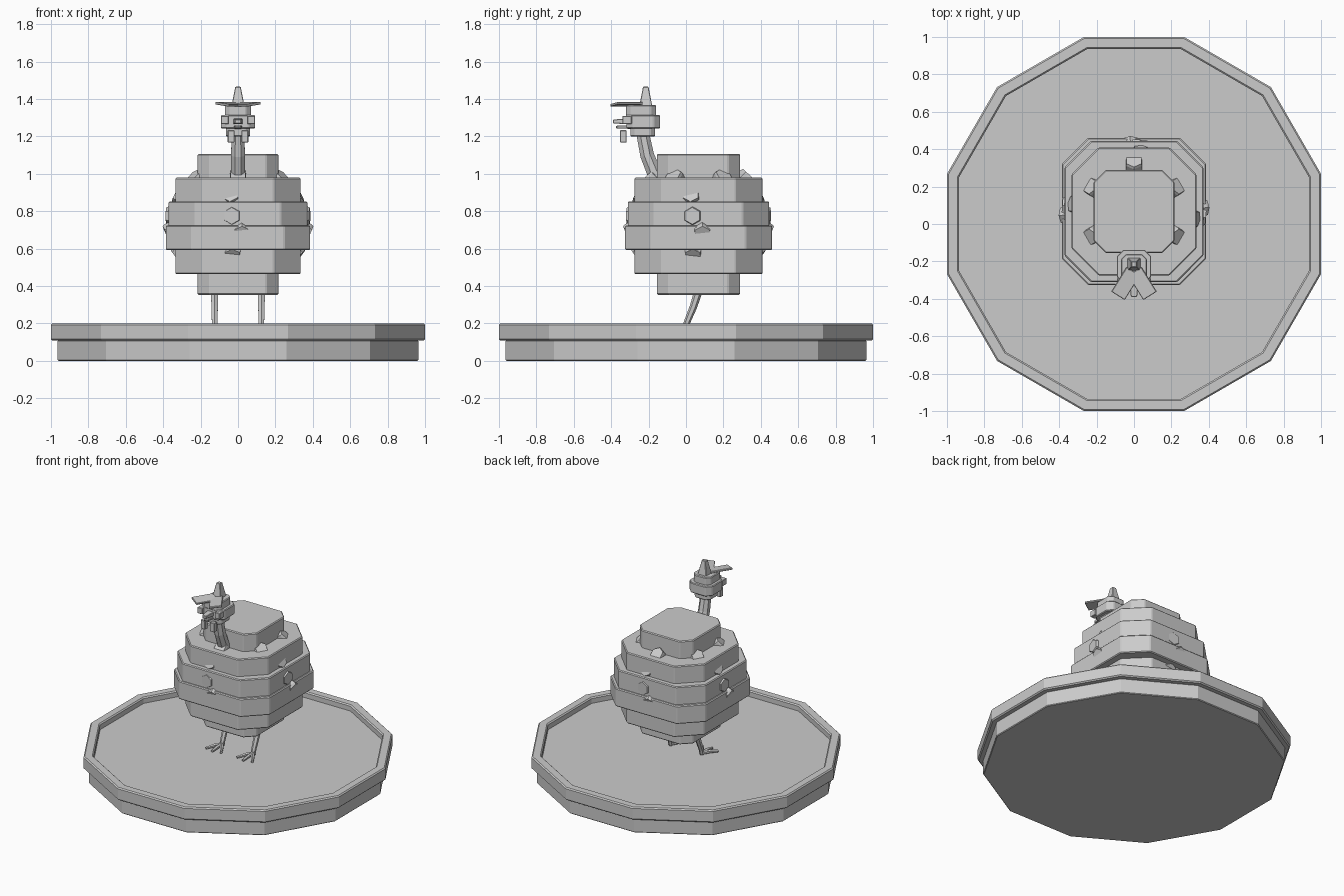
import bpy, bmesh, math
from mathutils import Vector, Matrix

cube = bpy.data.objects.get("Cube")
if cube:
    bpy.data.objects.remove(cube, do_unlink=True)

stone = bpy.data.materials.new("light grey")
stone.use_nodes = True
stone.diffuse_color = (0.6, 0.6, 0.6, 1)
stone.node_tree.nodes["Principled BSDF"].inputs["Base Color"].default_value = (0.6, 0.6, 0.6, 1)

BODY_Y = 0.067
FLOOR = 0.157


def loft(name, rings, bevel=0.0):
    """Skin a closed solid over a list of matching point rings."""
    bm = bmesh.new()
    loops = [[bm.verts.new(p) for p in ring] for ring in rings]
    n = len(loops[0])
    for a, b in zip(loops, loops[1:]):
        for i in range(n):
            j = (i + 1) % n
            bm.faces.new((a[i], a[j], b[j], b[i]))
    bm.faces.new(loops[0][::-1])
    bm.faces.new(loops[-1])
    bmesh.ops.recalc_face_normals(bm, faces=bm.faces)
    mesh = bpy.data.meshes.new(name)
    bm.to_mesh(mesh)
    bm.free()
    mesh.materials.append(stone)
    obj = bpy.data.objects.new(name, mesh)
    bpy.context.collection.objects.link(obj)
    if bevel:
        mod = obj.modifiers.new("bevel", "BEVEL")
        mod.width = bevel
        mod.segments = 1
        mod.limit_method = "ANGLE"
    return obj


def polygon(apothem, z, sides=12):
    r = apothem / math.cos(math.pi / sides)
    angles = [math.tau * (i + 0.5) / sides for i in range(sides)]
    return [(r * math.cos(a), r * math.sin(a), z) for a in angles]


def octagon(hx, hy, cut, z, y=0.0):
    pts = []
    for sx, sy in ((1, 1), (-1, 1), (-1, -1), (1, -1)):
        pair = [(sx * hx, y + sy * (hy - cut), z), (sx * (hx - cut), y + sy * hy, z)]
        pts += pair if sx * sy > 0 else pair[::-1]
    return pts


def block(name, hx, hy, cut, z0, z1, y, bevel=0.006):
    return loft(name, [octagon(hx, hy, cut, z, y) for z in (z0, z1)], bevel)


def box(name, center, size, taper=1.0, turn=None, bevel=0.003):
    """Box whose top end is scaled by taper."""
    x, y, z = (s / 2 for s in size)
    corners = ((1, 1), (-1, 1), (-1, -1), (1, -1))
    rings = [[(u * x * k, v * y * k, h) for u, v in corners] for h, k in ((-z, 1), (z, taper))]
    obj = loft(name, rings, bevel)
    obj.data.transform(Matrix.Translation(center) @ (turn or Matrix.Identity(4)))
    return obj


def tube(name, path, radii, sides=6):
    rings = []
    pts = [Vector(p) for p in path]
    for i, p in enumerate(pts):
        axis = (pts[min(i + 1, len(pts) - 1)] - pts[max(i - 1, 0)]).normalized()
        rot = axis.to_track_quat("Z", "Y")
        rings.append([p + rot @ Vector((radii[i] * math.cos(math.tau * (k + .5) / sides),
                                        radii[i] * math.sin(math.tau * (k + .5) / sides), 0))
                      for k in range(sides)])
    return loft(name, rings)


# Twelve-sided stand with a raised rim
loft("stand_foot", [polygon(0.965, 0), polygon(0.965, 0.11)], 0.005)
loft("stand_tray", [polygon(0.96, 0.108), polygon(0.992, 0.108), polygon(1.0, 0.116), polygon(1.0, 0.192),
                    polygon(0.992, 0.2), polygon(0.943, 0.2), polygon(0.935, 0.192), polygon(0.935, FLOOR)])

# Body of stacked chamfered slabs: half width, chamfer, bottom, top
slabs = [(0.216, 0.065, 0.353, 0.47), (0.335, 0.145, 0.463, 0.6), (0.386, 0.14, 0.592, 0.724),
         (0.371, 0.142, 0.718, 0.853), (0.335, 0.145, 0.845, 0.979), (0.216, 0.065, 0.97, 1.106)]
for i, (half, cut, z0, z1) in enumerate(slabs):
    block(f"body_slab_{i + 1}", half, half + 0.007, cut, z0, z1, BODY_Y)

# Hexagonal knobs in rows: count, first angle, reach, height, tilt
rows = [(6, 30, 0.262, 0.985, 48), (4, -7, 0.324, 0.885, 27), (4, -5, 0.371, 0.775, 0),
        (4, 3, 0.372, 0.685, -25), (4, -5, 0.325, 0.57, -38)]
for r, (count, start, reach, z, tilt) in enumerate(rows):
    for k in range(count):
        a = math.radians(start + 360 * k / count)
        e = math.radians(tilt)
        center = Vector((reach * math.cos(a), BODY_Y + reach * math.sin(a), z))
        out = Vector((math.cos(a) * math.cos(e), math.sin(a) * math.cos(e), math.sin(e)))
        tube(f"knob_{r + 1}_{k + 1}", [center - out * 0.05, center, center + out * 0.014],
             [0.05, 0.05, 0.045])

# Legs and toes
for side, s in (("left", 1), ("right", -1)):
    x = s * 0.125
    tube(f"{side}_leg", [(x, 0.075, 0.4), (x, 0.04, 0.29), (x, 0.003, 0.2), (x, -0.005, FLOOR + 0.01)],
         [0.023, 0.02, 0.017, 0.016])
    for t, angle in enumerate((-32, 0, 32)):
        a = math.radians(angle)
        tip = Vector((math.sin(a), -math.cos(a), 0)) * 0.115
        heel = Vector((x, -0.005, FLOOR + 0.018))
        tube(f"{side}_toe_{t + 1}", [heel, heel + tip / 2, heel + tip - Vector((0, 0, 0.008))],
             [0.014, 0.013, 0.009])

# Neck
tube("neck", [(0, -0.15, 0.95), (0, -0.172, 1.01), (0, -0.208, 1.1), (0, -0.232, 1.22)],
     [0.043, 0.042, 0.04, 0.037], 8)

# Head of stacked chamfered slabs
block("head_base", 0.065, 0.066, 0.025, 1.2, 1.25, -0.232, 0.004)
block("head_middle", 0.092, 0.09, 0.035, 1.242, 1.315, -0.228, 0.005)
block("head_top", 0.07, 0.08, 0.028, 1.308, 1.368, -0.24, 0.005)
box("crest", (0, -0.215, 1.413), (0.07, 0.07, 0.105), 0.42)

# Beak, a tapered upper and lower half pointing forward
forward = Matrix.Rotation(math.pi / 2, 4, "X")
box("upper_beak", (0, -0.34, 1.28), (0.055, 0.034, 0.1), 0.6, forward)
box("lower_beak", (0, -0.335, 1.25), (0.045, 0.02, 0.08), 0.65, forward)

# Paired face parts
for side, s in (("left", 1), ("right", -1)):
    box(f"{side}_eye", (s * 0.07, -0.315, 1.288), (0.04, 0.05, 0.044))
    box(f"{side}_wattle", (s * 0.037, -0.335, 1.2), (0.036, 0.034, 0.066))
    turn = Matrix.Rotation(s * math.radians(32), 4, "Z") @ Matrix.Rotation(s * math.radians(-8), 4, "Y")
    box(f"{side}_brow", (s * 0.045, -0.318, 1.372), (0.085, 0.155, 0.014), 1, turn)
